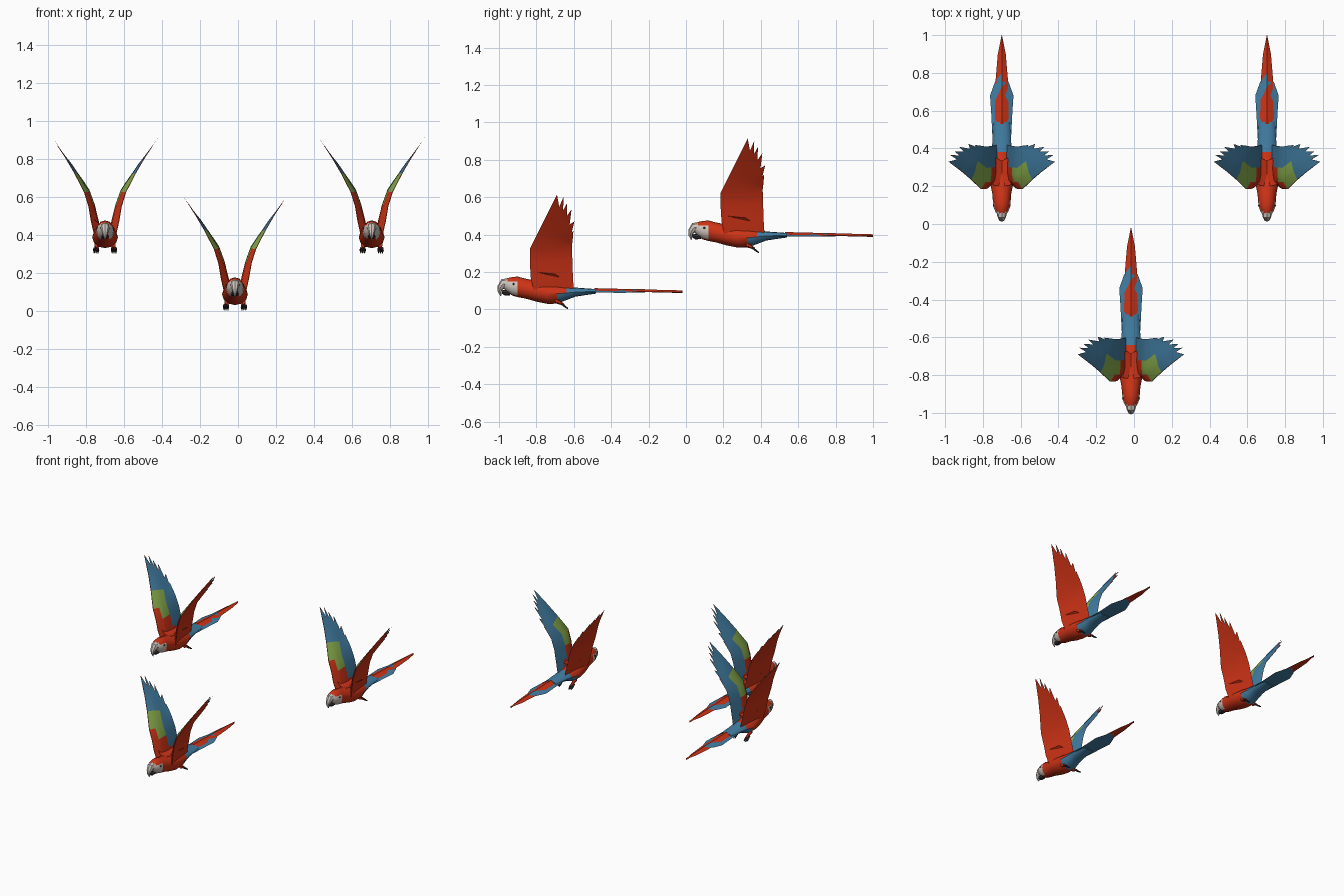
import bpy, math
from mathutils import Vector

if "Cube" in bpy.data.objects:
    bpy.data.objects.remove(bpy.data.objects["Cube"])


def mat(name, rgb):
    m = bpy.data.materials.new(name)
    m.diffuse_color = (*rgb, 1)
    m.use_nodes = True
    m.node_tree.nodes["Principled BSDF"].inputs["Base Color"].default_value = m.diffuse_color
    return m


MATS = [mat("red", (.62, .033, .008)), mat("blue", (.055, .21, .37)),
        mat("green", (.25, .42, .075)), mat("bone", (.62, .55, .5)),
        mat("dark grey", (.035, .033, .04))]
RED, BLUE, GREEN, BONE, DARK = range(5)
# the three birds of the flock: front one low, two behind and higher
FLOCK = [(-.016, 0, 0), (-.70, 1.02, .30), (.704, 1.02, .30)]


def make(name, verts, faces, cols, smooth=35):
    me = bpy.data.meshes.new(name)
    me.from_pydata([tuple(v) for v in verts], [], faces)
    for m in MATS:
        me.materials.append(m)
    for p in me.polygons:
        p.material_index = cols(p.center, p.normal) if callable(cols) else (
            cols[p.index] if isinstance(cols, list) else cols)
    me.validate()
    for i, loc in enumerate(FLOCK):
        ob = bpy.data.objects.new(f"{name}_{i + 1}", me)
        ob.location = loc
        bpy.context.collection.objects.link(ob)
    if smooth:
        bpy.ops.object.select_all(action='DESELECT')
        ob.select_set(True)
        bpy.context.view_layer.objects.active = ob
        bpy.ops.object.shade_smooth_by_angle(angle=math.radians(smooth))


def loft(name, stations, cols, n=12, x0=0.0, tilt=None, smooth=35):
    """Rings along y: (y, z, half width, half height); tilt turns a ring about x."""
    verts, faces = [], []
    for k, (y, z, w, h) in enumerate(stations):
        a = math.radians(tilt[k]) if tilt else 0
        for i in range(n):
            t = 2 * math.pi * i / n
            u, v = w * math.sin(t), h * math.cos(t)
            verts.append((x0 + u, y + v * math.sin(a), z + v * math.cos(a)))
    m = len(stations)
    for k in range(m - 1):
        for i in range(n):
            j = (i + 1) % n
            faces.append((k * n + i, k * n + j, (k + 1) * n + j, (k + 1) * n + i))
    faces.append(tuple(reversed(range(n))))
    faces.append(tuple(range((m - 1) * n, m * n)))
    # outward winding for rings running toward +y
    make(name, verts, [tuple(reversed(f)) for f in faces], cols, smooth)


# body and head
def body_colour(c, n):
    if c.y < -.905 and .085 < c.z < .155 and abs(n.x) > .45:
        return BONE
    if c.y > -.63 or (c.y > -.69 and n.z > .3):
        return BLUE
    return RED


loft("body", [(-.972, .135, .022, .025), (-.955, .13, .034, .038), (-.93, .124, .044, .049),
              (-.90, .121, .047, .055), (-.86, .112, .050, .053), (-.80, .098, .062, .056),
              (-.74, .087, .068, .057), (-.69, .084, .065, .053), (-.64, .088, .055, .038),
              (-.59, .093, .05, .024), (-.48, .097, .042, .012)], body_colour)

# hooked upper beak and dark lower beak
loft("upper_beak", [(-.95, .138, .029, .030), (-.978, .137, .024, .026), (-.992, .118, .018, .017),
                    (-.997, .098, .011, .011), (-.990, .073, .002, .003)],
     BONE, n=8, tilt=[0, -20, -60, -90, -100])
loft("lower_beak", [(-.985, .093, .008, .008), (-.97, .09, .018, .015), (-.94, .092, .02, .016)],
     DARK, n=8)

# eyes, legs and feet
for s, side in ((1, "right"), (-1, "left")):
    loft(side + "_eye", [(-.928, .136, .004, .003), (-.922, .136, .008, .006),
                         (-.916, .136, .004, .003)], DARK, n=6, x0=s * .041)
    loft(side + "_leg", [(-.70, .05, .014, .016), (-.665, .032, .009, .009),
                         (-.65, .022, .007, .007)], RED, n=6, x0=s * .044)
    for k, dx in enumerate((-.010, 0, .010)):
        loft(f"{side}_toe_{k}", [(-.668, .03, .005, .006), (-.648, .016, .007, .007),
                                 (-.630, .004, .002, .004)], DARK, n=5, x0=s * .047 + dx)

# tail: blue side feathers with long red middle feathers


def plate(name, outline, z_of, thick, cols):
    """Flat tapering feather plate, ridged along the middle; outline is (y, half width)."""
    verts, faces = [], []
    for y, w in outline:
        z = z_of(y)
        verts += [(-w, y, z - w * .18), (0, y, z + thick), (w, y, z - w * .18), (0, y, z - thick)]
    for k in range(len(outline) - 1):
        for i in range(4):
            j = (i + 1) % 4
            faces.append((4 * k + i, 4 * k + j, 4 * k + j + 4, 4 * k + i + 4))
    make(name, verts, faces, cols, 20)


plate("blue_tail", [(-.62, .045), (-.55, .05), (-.43, .056), (-.34, .062), (-.27, .037), (-.22, .002)],
      lambda y: .1, .009, BLUE)
plate("red_tail", [(-.49, .02), (-.46, .037), (-.40, .035), (-.25, .032), (-.12, .021), (-.02, .001)],
      lambda y: .107 - .012 * (y + .49) / .47, .007, RED)

# ragged red feathers over the shoulders
front = [(-.075, -.80, .20), (-.04, -.815, .165), (0, -.82, .145), (.04, -.815, .165), (.075, -.80, .20)]
back = [(-.07, -.70, .19), (-.045, -.665, .165), (0, -.685, .147), (.045, -.665, .165), (.07, -.70, .19)]
make("shoulder_feathers", front + back, [(i, i + 1, i + 6, i + 5) for i in range(4)], RED, 0)

# wings: an outer red sheet and an inner coloured sheet, ending in feather fingers
N = 6


def lerp_table(v, table):
    for (a, p), (b, q) in zip(table, table[1:]):
        if v <= b:
            return p + (q - p) * (v - a) / (b - a)
    return table[-1][1]


SPAN = [(.05, .045), (.12, .066), (.25, .088), (.33, .113), (.47, .187), (.615, .282), (.7, .33)]


def wing_point(y, z, t, inner, s, thick):
    x = lerp_table(z, SPAN) - .032 * t * max(0, min(1, (.58 - z) / .25))
    if inner:
        x -= .003 + thick * math.sin(math.pi * math.sqrt(t))
    return (s * x, y, z)


ARM = [(-.81, .08, -.60, .10), (-.83, .17, -.605, .18), (-.835, .25, -.608, .27), (-.835, .325, -.61, .34)]
NOTCH = [(-.715, .565), (-.678, .548), (-.657, .53), (-.637, .50), (-.622, .455), (-.612, .41), (-.606, .375)]
TIPS = [(-.69, .615), (-.655, .602), (-.636, .568), (-.612, .535), (-.597, .47), (-.602, .42)]

rows = [[(yl + (yt - yl) * i / N, zl + (zt - zl) * i / N) for i in range(N + 1)]
        for yl, zl, yt, zt in ARM]
for f in (.42, .75):
    rows.append([(a[0] + (b[0] - a[0]) * f, a[1] + (b[1] - a[1]) * f) for a, b in zip(rows[3], NOTCH)])
rows.append(NOTCH)
THICK = [.03, .028, .022, .018, .012, .006, 0]


def inner_colour(r, c):
    if r < 2 and c < 4 - r or r == 2 and c == 0:
        return RED
    if r in (2, 3) and c < 3:
        return GREEN
    return BLUE


for s, side in ((1, "right"), (-1, "left")):
    verts, faces, cols = [], [], []
    for inner in (False, True):
        base = len(verts)
        for r, row in enumerate(rows):
            for i, (y, z) in enumerate(row):
                verts.append(wing_point(y, z, i / N, inner, s, THICK[r]))
        for k, (y, z) in enumerate(TIPS):
            verts.append(wing_point(y, z, (k + .5) / N, inner, s, 0))
        new = []
        for r in range(len(rows) - 1):
            for i in range(N):
                a = base + r * (N + 1) + i
                new.append((a, a + 1, a + N + 2, a + N + 1))
                cols.append(inner_colour(r, i) if inner else RED)
        top = base + (len(rows) - 1) * (N + 1)
        for k in range(N):
            new.append((top + k, top + k + 1, base + len(rows) * (N + 1) + k))
            cols.append(BLUE if inner else RED)
        if inner == (s > 0):
            new = [tuple(reversed(f)) for f in new]
        faces += new
    # close the thin leading edge
    half = len(verts) // 2
    for r in range(len(rows) - 1):
        a, b = r * (N + 1), (r + 1) * (N + 1)
        f = (a, b, b + half, a + half)
        faces.append(f if s > 0 else tuple(reversed(f)))
        cols.append(RED)
    make(side + "_wing", verts, faces, cols, 25)
